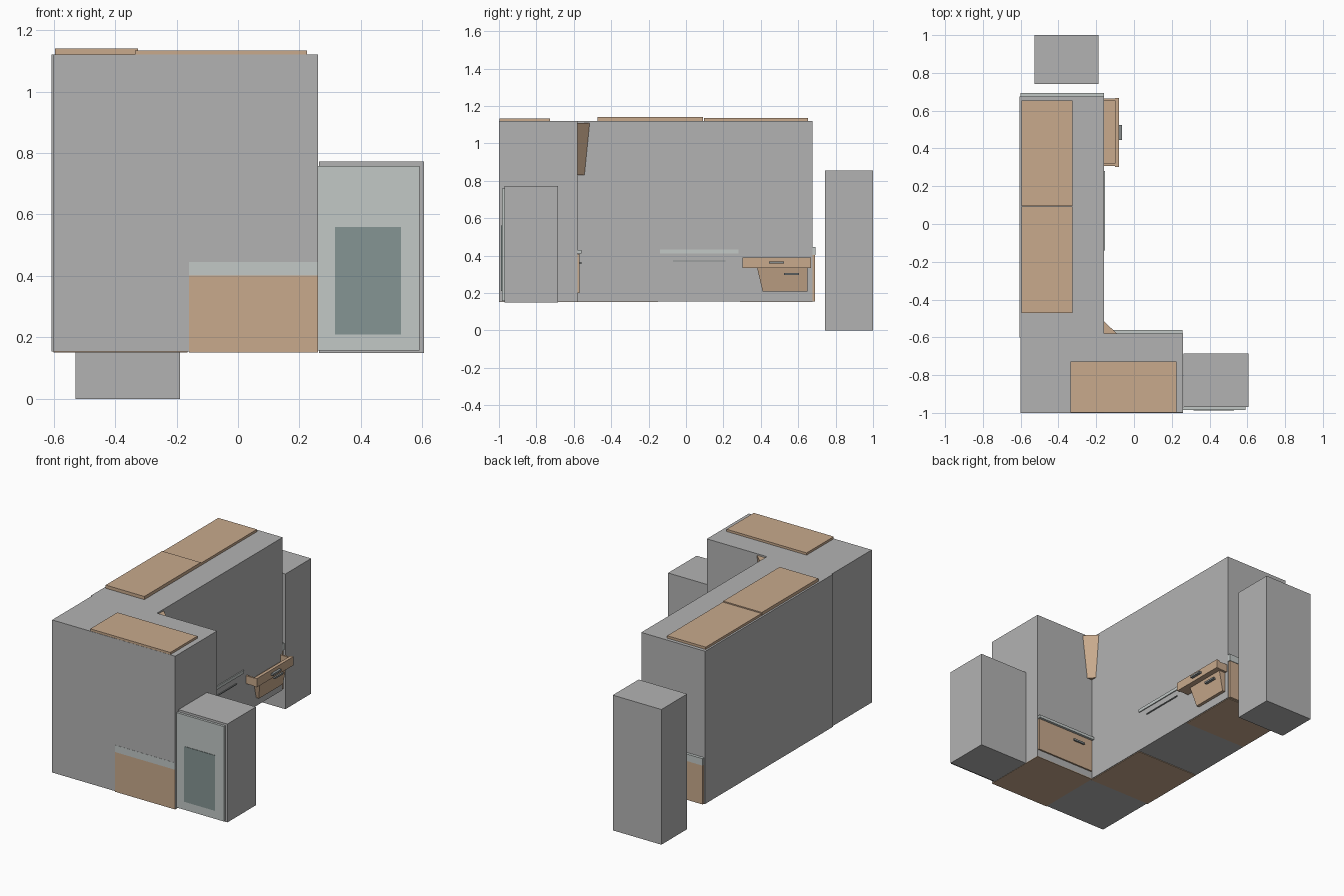
import bpy, bmesh

cube = bpy.data.objects.get("Cube")
if cube:
    bpy.data.objects.remove(cube, do_unlink=True)


def material(name, rgb):
    m = bpy.data.materials.new(name)
    m.use_nodes = True
    m.diffuse_color = (*rgb, 1)
    m.node_tree.nodes["Principled BSDF"].inputs["Base Color"].default_value = (*rgb, 1)
    return m


GREY = material("cabinet grey", (0.45, 0.45, 0.45))
WOOD = material("light wood", (0.58, 0.40, 0.265))
PALE = material("pale counter", (0.54, 0.58, 0.565))
GLASS = material("oven glass", (0.235, 0.30, 0.295))
STEEL = material("handle steel", (0.25, 0.27, 0.27))


def finish(name, bm, mat):
    bmesh.ops.recalc_face_normals(bm, faces=bm.faces)
    mesh = bpy.data.meshes.new(name)
    bm.to_mesh(mesh)
    bm.free()
    mesh.materials.append(mat)
    ob = bpy.data.objects.new(name, mesh)
    bpy.context.collection.objects.link(ob)
    return ob


def box(name, mat, x, y, z):
    bm = bmesh.new()
    bmesh.ops.create_cube(bm, size=1)
    for v in bm.verts:
        v.co = [a[0] + (c + 0.5) * (a[1] - a[0]) for c, a in zip(v.co, (x, y, z))]
    return finish(name, bm, mat)


def loft(name, mat, bottom, top):
    """Solid between two outlines with the same number of points."""
    bm = bmesh.new()
    a, b = [[bm.verts.new(p) for p in ring] for ring in (bottom, top)]
    bm.faces.new(a)
    bm.faces.new(b)
    for i in range(len(a)):
        j = (i + 1) % len(a)
        bm.faces.new((a[i], a[j], b[j], b[i]))
    return finish(name, bm, mat)


# Tall L-shaped run
BODY = (0.155, 1.12)
box("long_run", GREY, (-0.607, -0.16), (-0.6, 0.675), BODY)
box("corner_block", GREY, (-0.6, -0.16), (-1, -0.58), BODY)
box("side_run", GREY, (-0.16, 0.26), (-0.999, -0.58), BODY)

# Wooden panels on the roof
box("roof_panel_middle", WOOD, (-0.595, -0.325), (-0.472, 0.092), (1.12, 1.14))
box("roof_panel_rear", WOOD, (-0.595, -0.325), (0.096, 0.653), (1.12, 1.135))
box("roof_panel_front", WOOD, (-0.335, 0.225), (-0.998, -0.727), (1.12, 1.134))

# Wooden floor panels under alternate units
FLOOR = (0.151, 0.156)
box("floor_middle", WOOD, (-0.6, -0.165), (-0.59, -0.15), FLOOR)
box("floor_rear", WOOD, (-0.6, -0.165), (0.29, 0.675), FLOOR)
box("floor_side", WOOD, (-0.16, 0.26), (-1, -0.58), FLOOR)

# Back panel and counter edge on the front of the side run
box("side_unit_back", WOOD, (-0.16, 0.26), (-1, -0.99), (0.155, 0.402))
box("side_counter_back", PALE, (-0.16, 0.26), (-1, -0.99), (0.402, 0.446))

# Drawer front and counter edge on the inner side
box("side_drawer_front", WOOD, (-0.155, 0.255), (-0.58, -0.57), (0.2, 0.408))
box("side_counter_edge", PALE, (-0.16, 0.257), (-0.58, -0.56), (0.412, 0.43))
box("side_drawer_handle", STEEL, (-0.09, -0.01), (-0.57, -0.56), (0.355, 0.367))

# End panel and counter edge at the rear
box("rear_end_panel", WOOD, (-0.6, -0.165), (0.675, 0.69), (0.155, 0.402))
box("rear_counter_edge", PALE, (-0.6, -0.16), (0.675, 0.693), (0.402, 0.446))

# Strips on the long inner face
box("long_counter_edge", PALE, (-0.16, -0.154), (-0.14, 0.28), (0.412, 0.432))
box("long_handle", STEEL, (-0.16, -0.154), (-0.07, 0.21), (0.368, 0.374))

# Tapering corner door
loft("corner_door", WOOD,
     [(-0.16, -0.58, 0.83), (-0.125, -0.58, 0.83), (-0.16, -0.543, 0.83)],
     [(-0.16, -0.58, 1.11), (-0.09, -0.58, 1.11), (-0.16, -0.515, 1.11)])

# Open upper drawer
box("drawer_front", WOOD, (-0.1, -0.08), (0.303, 0.668), (0.335, 0.39))
box("drawer_base", WOOD, (-0.16, -0.1), (0.31, 0.66), (0.335, 0.343))
for side, y in (("near", 0.308), ("far", 0.653)):
    box("drawer_side_" + side, WOOD, (-0.16, -0.1), (y, y + 0.012), (0.335, 0.385))
box("drawer_handle", STEEL, (-0.08, -0.063), (0.445, 0.525), (0.357, 0.369))

# Tilted lower door
loft("lower_door", WOOD,
     [(-0.16, 0.41, 0.207), (-0.14, 0.41, 0.207), (-0.14, 0.65, 0.207), (-0.16, 0.65, 0.207)],
     [(-0.16, 0.38, 0.335), (-0.115, 0.38, 0.335), (-0.115, 0.65, 0.335), (-0.16, 0.65, 0.335)])
box("lower_door_handle", STEEL, (-0.13, -0.105), (0.525, 0.605), (0.297, 0.308))

# Oven cabinet with glazed door
box("oven_body", GREY, (0.263, 0.605), (-0.97, -0.685), (0.15, 0.772))
box("oven_door", PALE, (0.26, 0.59), (-0.985, -0.97), (0.158, 0.758))
box("oven_window", GLASS, (0.315, 0.53), (-0.988, -0.984), (0.21, 0.56))

# Free-standing tower at the rear
box("rear_tower", GREY, (-0.528, -0.188), (0.742, 1.0), (0, 0.855))
